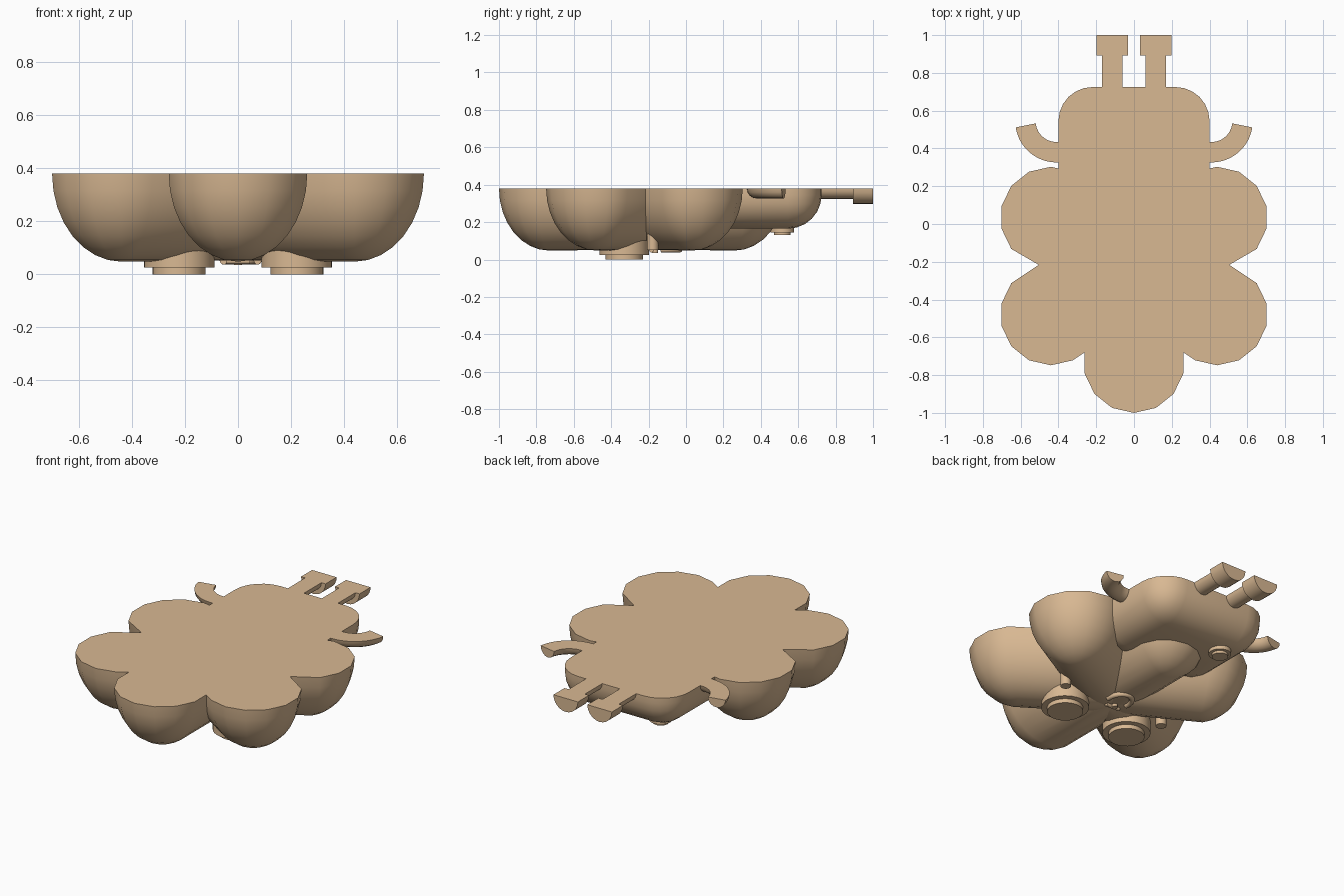
import bpy, bmesh, math
from mathutils import Vector, Matrix

if "Cube" in bpy.data.objects:
    bpy.data.objects.remove(bpy.data.objects["Cube"])

CUT = 0.38                      # height of the flat sawn-off face
HUB = Vector((0, -0.2))         # point where the petals meet
tan = bpy.data.materials.new("tan")
tan.diffuse_color = (0.69, 0.48, 0.29, 1)
tan.use_nodes = True
tan.node_tree.nodes["Principled BSDF"].inputs["Base Color"].default_value = tan.diffuse_color


def finish(bm, name, angle=40):
    """Slice at the flat face, cap, and make a smooth-shaded object."""
    bmesh.ops.bisect_plane(bm, geom=bm.verts[:] + bm.edges[:] + bm.faces[:], dist=1e-5,
                           plane_co=(0, 0, CUT), plane_no=(0, 0, 1), clear_outer=True)
    bmesh.ops.holes_fill(bm, edges=[e for e in bm.edges if e.is_boundary], sides=0)
    bmesh.ops.recalc_face_normals(bm, faces=bm.faces[:])
    me = bpy.data.meshes.new(name)
    bm.to_mesh(me)
    bm.free()
    ob = bpy.data.objects.new(name, me)
    bpy.context.collection.objects.link(ob)
    me.materials.append(tan)
    bpy.ops.object.select_all(action='DESELECT')
    ob.select_set(True)
    bpy.context.view_layer.objects.active = ob
    bpy.ops.object.shade_smooth_by_angle(angle=math.radians(angle))
    return ob


def petal(name, x, y):
    """Tall ellipsoid whose inner half is drawn out to the hub."""
    bm = bmesh.new()
    bmesh.ops.create_uvsphere(bm, u_segments=14, v_segments=16, radius=1)
    c = Vector((x, y))
    out = (c - HUB).normalized()
    for v in bm.verts:
        base = HUB if v.co.xy.dot(out) < -0.001 else c
        v.co = Vector((base.x + v.co.x * 0.268, base.y + v.co.y * 0.268,
                       CUT + v.co.z * 0.332))
    finish(bm, name, 50)


def cyl(name, p0, p1, r, seg=24):
    p0, p1 = Vector(p0), Vector(p1)
    d = p1 - p0
    m = Matrix.Translation((p0 + p1) / 2) @ d.to_track_quat('Z', 'Y').to_matrix().to_4x4()
    bm = bmesh.new()
    bmesh.ops.create_cone(bm, cap_ends=True, segments=seg, radius1=r, radius2=r,
                          depth=d.length, matrix=m)
    finish(bm, name)


def tube(name, pts, r, seg=16):
    """Round tube along a path lying in a horizontal plane."""
    bm = bmesh.new()
    rings = []
    for i, p in enumerate(pts):
        t = (pts[min(i + 1, len(pts) - 1)] - pts[max(i - 1, 0)]).normalized()
        side = t.cross(Vector((0, 0, 1)))
        rings.append([bm.verts.new(p + side * r * math.cos(a) + Vector((0, 0, r * math.sin(a))))
                      for a in (2 * math.pi * k / seg for k in range(seg))])
    for a, b in zip(rings, rings[1:]):
        for k in range(seg):
            bm.faces.new((a[k], a[(k + 1) % seg], b[(k + 1) % seg], b[k]))
    bm.faces.new(rings[0])
    bm.faces.new(rings[-1])
    finish(bm, name)


def arc(cx, cy, z, rx, ry, a0, a1, n=12):
    return [Vector((cx + rx * math.cos(a), cy + ry * math.sin(a), z))
            for a in (math.radians(a0 + (a1 - a0) * i / n) for i in range(n + 1))]


# petals of the head
petal("petal_crown", 0, -0.732)
petal("petal_chin", 0, 0.26)
for s, side in ((-1, "left"), (1, "right")):
    petal("petal_upper_" + side, s * 0.44, -0.48)
    petal("petal_lower_" + side, s * 0.44, 0.035)

# torso: box with heavily rounded edges
bm = bmesh.new()
bmesh.ops.create_cube(bm, size=1, matrix=Matrix.Translation((0, 0.385, CUT))
                      @ Matrix.Diagonal((0.80, 0.68, 0.43, 1)))
bmesh.ops.bevel(bm, geom=bm.edges[:], offset=0.18, segments=6, profile=0.5, affect='EDGES')
finish(bm, "torso", 50)

for s, side in ((-1, "left"), (1, "right")):
    # legs and feet
    cyl("leg_" + side, (s * 0.115, 0.6, CUT), (s * 0.115, 0.92, CUT), 0.055)
    cyl("foot_" + side, (s * 0.115, 0.893, CUT), (s * 0.115, 1.0, CUT), 0.083)
    # curved arms
    path = [Vector((0.3, 0.38, CUT))] + arc(0.41, 0.545, CUT, 0.165, 0.165, -90, -8)
    tube("arm_" + side, [Vector((s * p.x, p.y, p.z)) for p in path], 0.054)
    # eyes, pupils and cheek studs
    cyl("eye_" + side, (s * 0.222, -0.33, 0.025), (s * 0.222, -0.33, 0.12), 0.133, 32)
    cyl("pupil_" + side, (s * 0.222, -0.33, 0), (s * 0.222, -0.33, 0.05), 0.1, 32)
    cyl("cheek_stud_" + side, (s * 0.345, -0.178, 0.05), (s * 0.345, -0.178, 0.15), 0.03, 16)

# smile and small nose
tube("smile", arc(0.01, -0.12, 0.052, 0.065, 0.085, -10, 190), 0.015, 10)
tube("nose_bar", [Vector((-0.045, -0.185, 0.05)), Vector((0.045, -0.185, 0.05))], 0.012, 10)
cyl("nose_tip", (0, -0.165, 0.036), (0, -0.165, 0.08), 0.016, 12)

# single clothing button
cyl("button", (-0.19, 0.515, 0.145), (-0.19, 0.515, 0.22), 0.063)
cyl("button_centre", (-0.19, 0.515, 0.13), (-0.19, 0.515, 0.2), 0.045)
